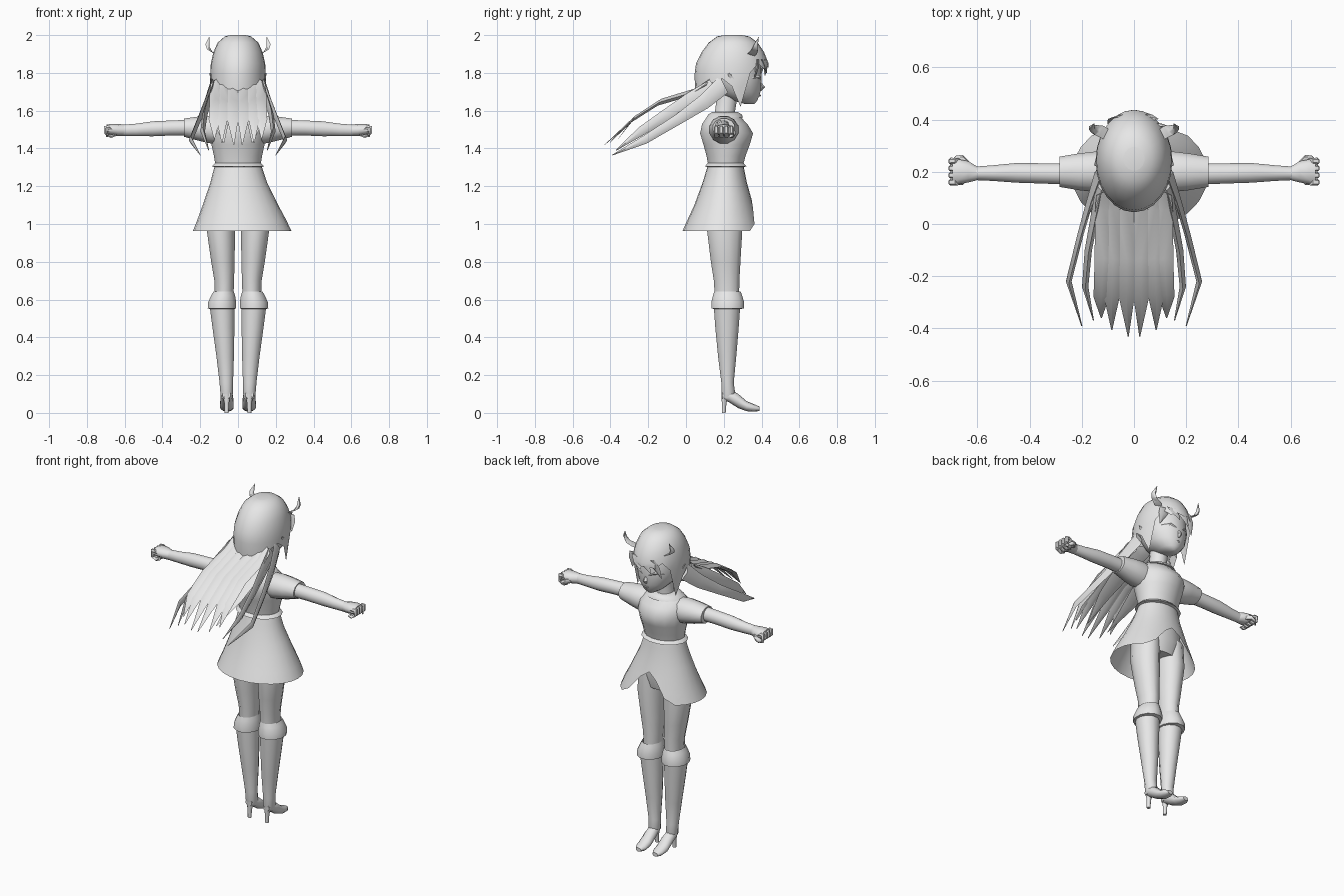
import bpy, bmesh, math
from mathutils import Vector

grey = bpy.data.materials.new("plain_grey")
grey.diffuse_color = (0.8, 0.8, 0.8, 1)


def finish(name, rings, mirror=False, cap=True, angle=50):
    """Skin a list of closed rings of points into a smooth-shaded object."""
    bm = bmesh.new()
    rows = [[bm.verts.new(p) for p in r] for r in rings]
    n = len(rows[0])
    for a, b in zip(rows, rows[1:]):
        for i in range(n):
            j = (i + 1) % n
            bm.faces.new((a[i], a[j], b[j], b[i]))
    if cap:
        bm.faces.new(rows[0][::-1])
        bm.faces.new(rows[-1])
    bmesh.ops.remove_doubles(bm, verts=bm.verts, dist=0.0005)
    bmesh.ops.recalc_face_normals(bm, faces=bm.faces)
    me = bpy.data.meshes.new(name)
    bm.to_mesh(me)
    bm.free()
    me.materials.append(grey)
    me.polygons.foreach_set("use_smooth", [True] * len(me.polygons))
    me.set_sharp_from_angle(angle=math.radians(angle))
    ob = bpy.data.objects.new(name, me)
    bpy.context.collection.objects.link(ob)
    if mirror:
        ob.modifiers.new("mirror", 'MIRROR').use_mirror_merge = False
    return ob


def loft(name, axis, stations, n=12, **kw):
    """Elliptical sections: (position, centre 1, centre 2, radius 1, radius 2)."""
    rings = []
    for p, c1, c2, r1, r2 in stations:
        ring = []
        for i in range(n):
            t = math.tau * (i + 0.5) / n
            a, b = c1 + r1 * math.cos(t), c2 + r2 * math.sin(t)
            ring.append({'x': (p, a, b), 'y': (a, p, b), 'z': (a, b, p)}[axis])
        rings.append(ring)
    return finish(name, rings, **kw)


def strand(name, path, sizes, u, v, n=4, **kw):
    """Tapered lock: sizes are half widths along the directions u and v."""
    u, v = Vector(u).normalized(), Vector(v).normalized()
    rings = []
    for p, (a, b) in zip(path, sizes):
        rings.append([Vector(p) + u * a * math.cos(math.tau * i / n)
                      + v * b * math.sin(math.tau * i / n) for i in range(n)])
    return finish(name, rings, **kw)


def lookup(table, z):
    """Linear interpolation in a list of (z, values...) sorted downwards."""
    for a, b in zip(table, table[1:]):
        if z >= b[0]:
            k = (a[0] - z) / (a[0] - b[0])
            return [p + (q - p) * k for p, q in zip(a[1:], b[1:])]
    return table[-1][1:]


def draped(name, profile, levels, rim, **kw):
    """Hanging shell whose lower edge height depends on the angle from the front."""
    rings = []
    for lv in levels:
        ring = []
        for i in range(24):
            z = max(lv, rim[min(i, 24 - i)])
            cx, cy, rx, ry = lookup(profile, z)
            t = math.tau * i / 24
            ring.append((cx + rx * math.sin(t), cy + ry * math.cos(t), z))
        rings.append(ring)
    return finish(name, rings, cap=False, **kw)


# Head, neck, nose, ears
loft("head", 'z', [(1.635, 0, .338, .02, .025), (1.655, 0, .31, .058, .07),
                   (1.70, 0, .275, .103, .122), (1.76, 0, .26, .124, .142),
                   (1.84, 0, .25, .126, .15), (1.92, 0, .25, .10, .12),
                   (1.97, 0, .25, .04, .05)], n=16)
loft("neck", 'z', [(1.54, 0, .20, .065, .065), (1.60, 0, .207, .05, .055),
                   (1.72, 0, .225, .05, .057)])
strand("nose", [(0, .39, 1.755), (0, .405, 1.725), (0, .395, 1.705)],
       [(.006, .004), (.013, .014), (.006, .004)], (1, 0, 0), (0, 1, 0))
strand("mouth", [(-.025, .378, 1.68), (0, .394, 1.68), (.025, .378, 1.68)],
       [(.002, .002), (.005, .005), (.002, .002)], (0, 1, 0), (0, 0, 1))
strand("eyelid", [(.022, .398, 1.762), (.055, .389, 1.778), (.095, .352, 1.772)],
       [(.003, .003), (.007, .007), (.003, .004)], (0, 1, 0), (0, 0, 1), mirror=True)
strand("ear", [(.12, .27, 1.73), (.135, .25, 1.76), (.15, .225, 1.80)],
       [(.012, .008), (.026, .01), (.003, .003)], (0, 1, 0), (1, 0, 0), n=6, mirror=True)

# Hair cap with pointed side locks
cap_profile = [(2.0, 0, .25, .04, .045), (1.993, 0, .25, .07, .085),
               (1.96, 0, .25, .108, .13), (1.91, 0, .248, .13, .165),
               (1.85, 0, .245, .144, .192), (1.79, 0, .242, .147, .197),
               (1.70, 0, .242, .147, .193), (1.62, 0, .242, .135, .18)]
loft("hair_crown", 'z', [(1.992, 0, .25, .07, .085), (2.0, 0, .25, .04, .045)], n=16)
draped("hair_cap", cap_profile, [2.0, 1.993, 1.96, 1.91, 1.85, 1.79, 1.72, 1.62],
       [1.825, 1.835, 1.82, 1.85, 1.80, 1.62, 1.73, 1.77, 1.75, 1.72, 1.70, 1.70, 1.70])

# Fringe locks swept to one side
for i, (x0, x1, y1, z1) in enumerate([(.06, .02, .427, 1.80), (.02, -.05, .418, 1.785),
                                      (-.04, -.10, .385, 1.76), (.09, .115, .365, 1.77)]):
    y0 = .242 + .185 * math.sqrt(1 - (x0 / .144) ** 2)
    strand(f"fringe_{i}", [(x0, y0 - .008, 1.87), ((x0 + x1) / 2, (y0 + y1) / 2, 1.83), (x1, y1, z1)],
           [(.035, .008), (.03, .01), (.002, .002)], (1, 0, 0), (0, 1, 0))

# Long hair blown backwards
for i, (x0, x1, x2, y2, z2) in enumerate([(.028, .028, .022, -.43, 1.42),
                                          (.08, .085, .085, -.405, 1.43),
                                          (.115, .125, .125, -.36, 1.45)]):
    strand(f"back_lock_{i}",
           [(x0, .11, 1.74), (x0, .045, 1.70), (x0, -.14, 1.645), (x1, -.28, 1.555), (x2, y2, z2)],
           [(.03, .03), (.034, .022), (.036, .02), (.03, .018), (.002, .002)],
           (1, 0, 0), (0, .5, 1), mirror=True)
strand("under_lock", [(.07, .15, 1.70), (.085, 0, 1.62), (.09, -.15, 1.535), (.075, -.32, 1.43)],
       [(.065, .03), (.06, .02), (.04, .014), (.002, .002)], (1, 0, 0), (0, .5, 1), mirror=True)
strand("inner_side_lock",
       [(.125, .15, 1.72), (.15, .03, 1.655), (.175, -.10, 1.58), (.187, -.24, 1.49), (.155, -.37, 1.39)],
       [(.05, .02), (.045, .016), (.032, .014), (.024, .012), (.002, .002)],
       (0, -.5, 1), (1, 0, 0), mirror=True)
strand("outer_side_lock",
       [(.13, .20, 1.74), (.165, .10, 1.65), (.205, -.04, 1.555), (.25, -.22, 1.445), (.20, -.39, 1.365)],
       [(.05, .02), (.04, .014), (.028, .012), (.022, .011), (.002, .002)],
       (0, -.5, 1), (1, 0, 0), mirror=True)

# Horns
strand("horn", [(.115, .35, 1.90), (.148, .36, 1.915), (.162, .368, 1.945), (.152, .385, 1.99)],
       [(.026, .024), (.02, .022), (.012, .014), (.001, .001)], (0, 1, 0), (1, 0, .6), n=6, mirror=True)

# Blouse, hem frill, collar
loft("blouse", 'z', [(1.315, 0, .21, .122, .095), (1.36, 0, .212, .13, .105),
                     (1.42, 0, .215, .143, .125), (1.48, 0, .215, .152, .143),
                     (1.53, 0, .205, .15, .122), (1.565, 0, .20, .12, .092),
                     (1.59, 0, .205, .07, .07)], n=16)
loft("blouse_hem", 'z', [(1.325, 0, .21, .122, .095), (1.305, 0, .21, .142, .112),
                         (1.30, 0, .21, .12, .09)], n=16)
loft("collar", 'z', [(1.565, 0, .205, .115, .098), (1.58, 0, .207, .098, .09),
                     (1.592, 0, .207, .065, .07)], n=16)

# Sleeves and arms
loft("sleeve", 'x', [(.09, .20, 1.495, .075, .075), (.15, .20, 1.50, .08, .075),
                     (.21, .20, 1.505, .073, .066), (.285, .20, 1.51, .06, .05),
                     (.284, .20, 1.51, .045, .042)], mirror=True)
loft("arm", 'x', [(.26, .192, 1.51, .042, .043), (.36, .194, 1.508, .04, .041),
                  (.45, .196, 1.504, .039, .041), (.54, .195, 1.498, .031, .034),
                  (.605, .194, 1.496, .027, .031)], mirror=True)

# Fists with fingers and thumb
loft("hand", 'x', [(.60, .194, 1.496, .027, .031), (.635, .20, 1.497, .043, .032),
                   (.67, .20, 1.50, .05, .03), (.695, .198, 1.50, .046, .026)], n=10, mirror=True)
for i in range(4):
    y = .16 + i * .027
    strand(f"finger_{i}", [(.675, y, 1.51), (.70, y, 1.51), (.703, y, 1.475), (.68, y, 1.462), (.655, y, 1.47)],
           [(.012, .018), (.013, .014), (.013, .011), (.012, .011), (.01, .009)],
           (0, 1, 0), (1, 0, 1), n=6, mirror=True)
strand("thumb", [(.63, .225, 1.49), (.655, .25, 1.488), (.68, .25, 1.475), (.70, .235, 1.465)],
       [(.014, .014), (.014, .014), (.013, .013), (.007, .007)], (0, 1, 0), (0, 0, 1), n=6, mirror=True)

# Skirt with an arched front opening, and hips beneath
skirt_profile = [(1.315, 0, .21, .122, .093), (1.22, .004, .205, .15, .117), (1.10, .013, .20, .2, .156),
                 (1.02, .02, .195, .236, .188), (.96, .022, .19, .262, .21)]
draped("skirt", skirt_profile, [1.315, 1.27, 1.22, 1.16, 1.10, 1.02, .96],
       [1.13, 1.09, 1.0] + [.962] * 10)
loft("hips", 'z', [(1.31, 0, .21, .115, .085), (1.20, 0, .205, .135, .10),
                   (1.08, 0, .203, .158, .105), (1.0, 0, .203, .13, .085)], n=16)

# Legs, cuffs, boots
loft("leg", 'z', [(1.10, .085, .203, .075, .095), (.96, .09, .205, .077, .096),
                  (.80, .08, .21, .064, .081), (.70, .073, .215, .054, .07),
                  (.60, .073, .217, .05, .066)], mirror=True)
loft("boot_cuff", 'z', [(.625, .074, .218, .05, .066), (.642, .076, .219, .056, .073),
                        (.62, .079, .22, .066, .08), (.585, .084, .221, .077, .09),
                        (.553, .085, .221, .078, .09), (.55, .084, .219, .066, .072)], mirror=True)
loft("boot_shaft", 'z', [(.57, .084, .217, .069, .073), (.45, .077, .217, .06, .064),
                         (.30, .068, .218, .048, .05), (.16, .062, .22, .037, .034),
                         (.10, .06, .224, .034, .038), (.075, .06, .224, .028, .03)], mirror=True)
loft("boot_foot", 'y', [(.19, .06, .095, .022, .02), (.23, .06, .09, .033, .035),
                        (.275, .059, .064, .036, .038), (.32, .059, .036, .038, .027),
                        (.36, .058, .026, .034, .02), (.388, .058, .022, .018, .012)], n=10, mirror=True)
loft("boot_heel", 'z', [(.10, .06, .207, .024, .022), (.05, .06, .202, .013, .013),
                        (0, .06, .20, .011, .011)], n=8, mirror=True)
